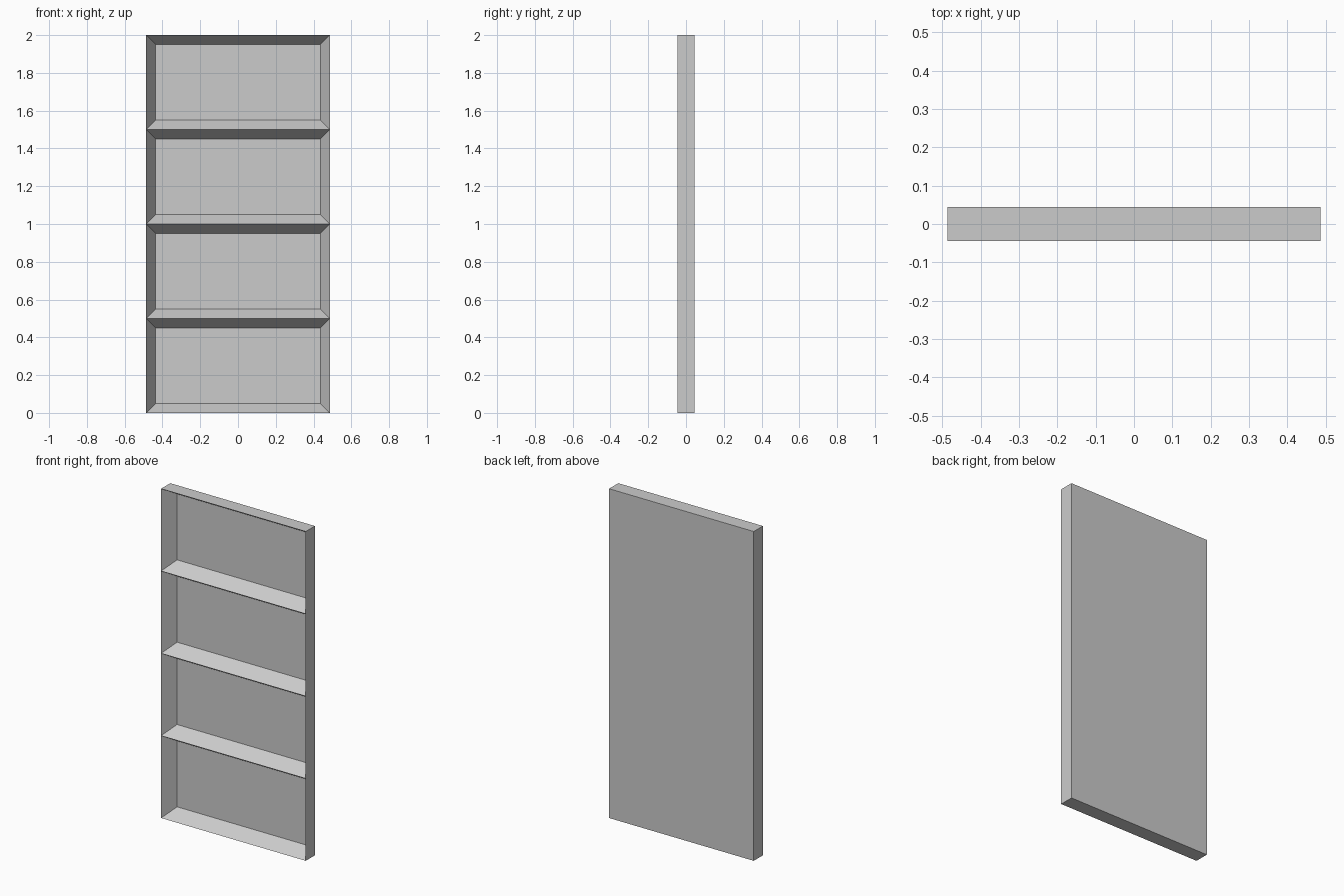
import bpy
import bmesh
from mathutils import Matrix

if "Cube" in bpy.data.objects:
    bpy.data.objects.remove(bpy.data.objects["Cube"])

WIDTH, DEPTH, HEIGHT = 0.972, 0.088, 2.0
ROWS = 4
BEVEL, RECESS = 0.05, 0.082

# Slab standing on the ground
bm = bmesh.new()
bmesh.ops.create_cube(bm, size=1.0, matrix=Matrix.Translation((0, 0, HEIGHT / 2))
                      @ Matrix.Diagonal((WIDTH, DEPTH, HEIGHT, 1)))
bm.normal_update()


def front_faces():
    bm.normal_update()
    return [f for f in bm.faces if f.normal.y < -0.9]


# Split only the front into equal bays
for i in range(1, ROWS):
    faces = front_faces()
    edges = list({e for f in faces for e in f.edges})
    verts = list({v for f in faces for v in f.verts})
    bmesh.ops.bisect_plane(bm, geom=verts + edges + faces,
                           plane_co=(0, 0, HEIGHT * i / ROWS), plane_no=(0, 0, 1))

# Sink each bay with sloping walls that meet in sharp ridges
bmesh.ops.inset_individual(bm, faces=front_faces(), thickness=BEVEL,
                           depth=-RECESS, use_even_offset=True)
bmesh.ops.recalc_face_normals(bm, faces=bm.faces[:])

mesh = bpy.data.meshes.new("recessed_panel")
bm.to_mesh(mesh)
bm.free()
bpy.context.collection.objects.link(bpy.data.objects.new("recessed_panel", mesh))
